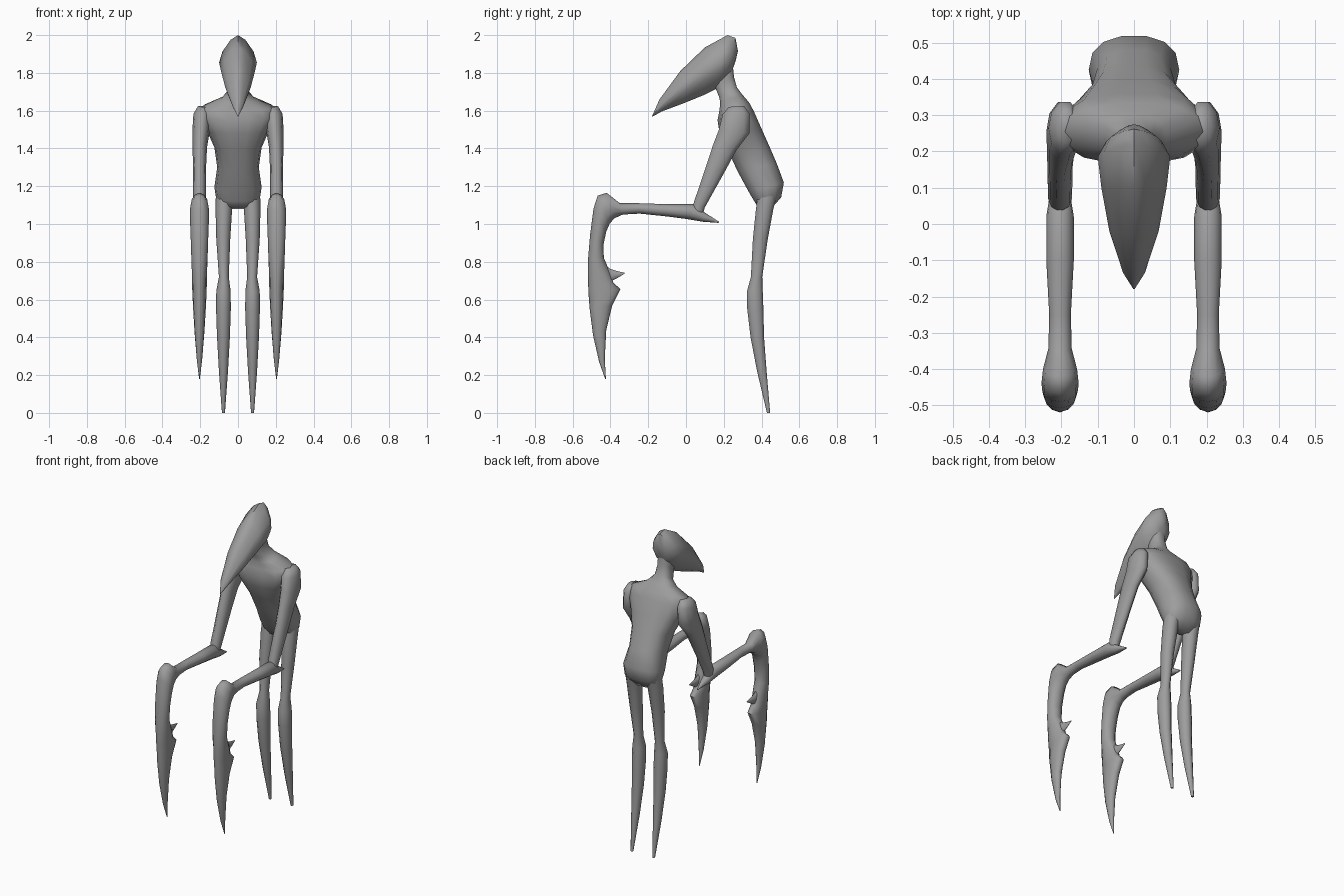
import bpy, bmesh, math

grey = bpy.data.materials.new("ash grey")
grey.diffuse_color = (0.34, 0.34, 0.34, 1)


def loft(name, sections, cx=0.0, n=12, power=2.0, angle=60):
    """Skin of rings. Section: (y, z) of one edge, (y, z) of the other edge,
    half width, optional centre x. Mirrored when off centre."""
    bm = bmesh.new()
    rings = []
    for s in sections:
        y1, z1, y2, z2, hw = s[:5]
        x = s[5] if len(s) > 5 else cx
        ring = []
        for i in range(n):
            a = 2 * math.pi * i / n
            c, d = (math.copysign(abs(v) ** (2 / power), v) if abs(v) > 1e-6 else 0.0
                    for v in (math.cos(a), math.sin(a)))
            ring.append(bm.verts.new((x + hw * c,
                                      (y1 + y2) / 2 + d * (y1 - y2) / 2,
                                      (z1 + z2) / 2 + d * (z1 - z2) / 2)))
        rings.append(ring)
    for r, q in zip(rings, rings[1:]):
        for i in range(n):
            j = (i + 1) % n
            bm.faces.new((r[i], r[j], q[j], q[i]))
    bm.faces.new(rings[0])
    bm.faces.new(rings[-1])
    bmesh.ops.recalc_face_normals(bm, faces=bm.faces)
    me = bpy.data.meshes.new(name)
    bm.to_mesh(me)
    bm.free()
    me.materials.append(grey)
    ob = bpy.data.objects.new(name, me)
    bpy.context.collection.objects.link(ob)
    if cx:
        ob.modifiers.new("mirror", "MIRROR").use_mirror_merge = False
    bpy.ops.object.select_all(action="DESELECT")
    ob.select_set(True)
    bpy.context.view_layer.objects.active = ob
    bpy.ops.object.shade_smooth_by_angle(angle=math.radians(angle))
    return ob


# Hunched torso with shoulders and neck, front edge then back edge
loft("torso", [
    (0.38, 1.09, 0.45, 1.08, 0.08),
    (0.36, 1.12, 0.505, 1.14, 0.115),
    (0.33, 1.17, 0.52, 1.22, 0.125),
    (0.27, 1.28, 0.483, 1.32, 0.11),
    (0.22, 1.39, 0.44, 1.42, 0.125),
    (0.175, 1.48, 0.40, 1.51, 0.165),
    (0.165, 1.55, 0.36, 1.60, 0.205),
    (0.175, 1.60, 0.335, 1.645, 0.19),
    (0.18, 1.64, 0.30, 1.685, 0.09),
    (0.175, 1.67, 0.27, 1.725, 0.052),
    (0.155, 1.72, 0.255, 1.78, 0.045),
    (0.15, 1.78, 0.25, 1.83, 0.045),
], n=14, power=2.4)

# Long beaked head, top edge then underside
loft("head", [
    (-0.18, 1.571, -0.178, 1.568, 0.002),
    (-0.14, 1.66, -0.13, 1.595, 0.03),
    (-0.03, 1.81, -0.01, 1.64, 0.068),
    (0.10, 1.935, 0.10, 1.685, 0.09),
    (0.22, 2.0, 0.15, 1.71, 0.10),
    (0.262, 1.985, 0.19, 1.73, 0.078),
    (0.275, 1.915, 0.225, 1.77, 0.045),
    (0.262, 1.86, 0.24, 1.80, 0.02),
], n=12, power=1.5, angle=50)

# Legs tapering to points
loft("leg", [
    (0.38, 1.17, 0.49, 1.17, 0.045, 0.072),
    (0.368, 1.08, 0.465, 1.08, 0.044, 0.075),
    (0.352, 0.92, 0.435, 0.92, 0.037, 0.078),
    (0.342, 0.72, 0.405, 0.72, 0.026, 0.075),
    (0.32, 0.64, 0.408, 0.65, 0.038, 0.077),
    (0.322, 0.55, 0.412, 0.55, 0.039, 0.077),
    (0.34, 0.40, 0.415, 0.40, 0.034, 0.077),
    (0.375, 0.22, 0.428, 0.22, 0.024, 0.077),
    (0.428, 0.0, 0.446, 0.0, 0.008, 0.077),
], cx=0.077, n=10)

# Upper arms from shoulder to elbow
loft("upper_arm", [
    (0.225, 1.62, 0.31, 1.625, 0.028, 0.185),
    (0.19, 1.58, 0.34, 1.585, 0.046, 0.19),
    (0.17, 1.50, 0.34, 1.48, 0.046, 0.196),
    (0.14, 1.42, 0.27, 1.39, 0.038, 0.202),
    (0.108, 1.32, 0.21, 1.28, 0.035, 0.204),
    (0.04, 1.115, 0.10, 1.085, 0.033, 0.204),
    (0.03, 1.07, 0.09, 1.045, 0.025, 0.204),
], cx=0.2, n=10)

# Forearm with elbow spike, wrist knuckle and hanging blade
loft("forearm_blade", [
    (0.175, 1.012, 0.172, 1.006, 0.004),
    (0.10, 1.06, 0.09, 1.012, 0.026),
    (0.04, 1.105, 0.0, 1.027, 0.038),
    (-0.10, 1.105, -0.10, 1.04, 0.038),
    (-0.25, 1.11, -0.245, 1.055, 0.03),
    (-0.35, 1.11, -0.335, 1.05, 0.032),
    (-0.42, 1.165, -0.38, 1.03, 0.047),
    (-0.468, 1.15, -0.405, 1.0, 0.051),
    (-0.49, 1.08, -0.422, 0.96, 0.05),
    (-0.508, 0.94, -0.437, 0.89, 0.046),
    (-0.518, 0.82, -0.435, 0.82, 0.043),
    (-0.52, 0.74, -0.40, 0.74, 0.04),
    (-0.518, 0.68, -0.385, 0.69, 0.039),
    (-0.516, 0.63, -0.347, 0.655, 0.038),
    (-0.51, 0.55, -0.39, 0.57, 0.034),
    (-0.492, 0.41, -0.422, 0.44, 0.026),
    (-0.46, 0.27, -0.43, 0.29, 0.014),
    (-0.428, 0.18, -0.424, 0.18, 0.002),
], cx=0.204, n=12)

# Hooked barb on the inner edge of the blade
loft("blade_barb", [
    (-0.45, 0.80, -0.45, 0.69, 0.022),
    (-0.40, 0.762, -0.40, 0.695, 0.014),
    (-0.37, 0.752, -0.37, 0.71, 0.009),
    (-0.325, 0.742, -0.325, 0.737, 0.002),
], cx=0.204, n=8)
